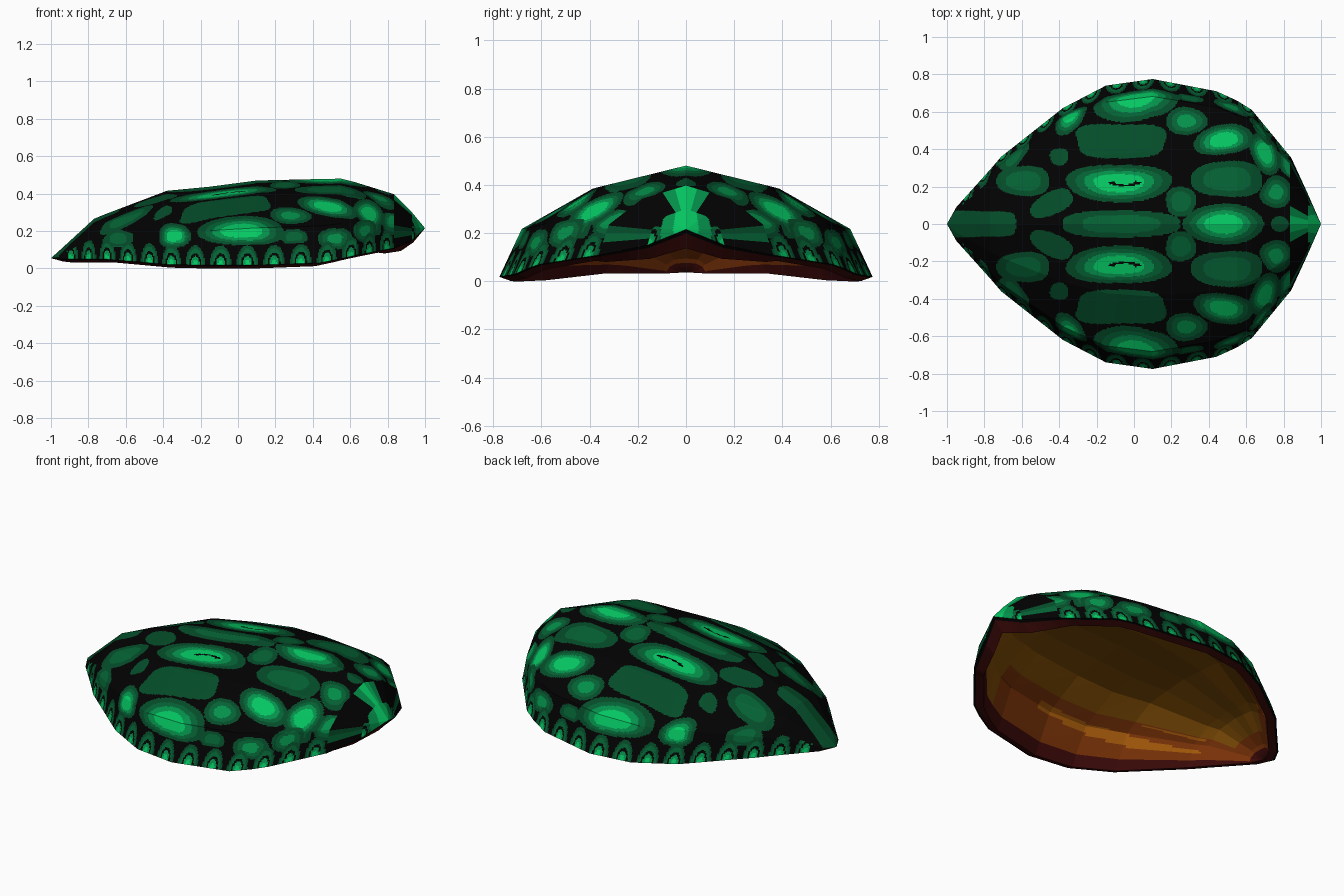
import bpy, bmesh, math

if "Cube" in bpy.data.objects:
    bpy.data.objects.remove(bpy.data.objects["Cube"])

# ---- colours (sRGB bytes -> linear) ----
def mat(name, r, g, b):
    m = bpy.data.materials.new(name)
    lin = [((c / 255 + 0.055) / 1.055) ** 2.4 if c > 10 else c / 255 / 12.92 for c in (r, g, b)]
    m.diffuse_color = (*lin, 1)
    m.use_nodes = True
    m.node_tree.nodes["Principled BSDF"].inputs["Base Color"].default_value = m.diffuse_color
    return m

GREENS = [mat("black", 2, 2, 2), mat("dark green", 4, 76, 41), mat("mid green", 4, 98, 52),
          mat("green", 4, 145, 75), mat("bright green", 5, 198, 98)]
BROWNS = [GREENS[0], mat("dark red", 60, 10, 9), mat("rust", 122, 50, 8), mat("brown", 130, 78, 6),
          mat("dark brown", 116, 70, 6), mat("orange brown", 165, 90, 10)]

# ---- stations along the shell: x, half width, ridge height, rim height ----
ST = [(-1, 0, .055, .055), (-.95, .09, .1, .05), (-.77, .29, .265, .05), (-.71, .36, .29, .05),
      (-.38, .62, .415, .022), (-.15, .74, .437, .017), (.1, .775, .47, .018), (.44, .71, .478, .03),
      (.55, .66, .48, .052), (.63, .61, .46, .07), (.84, .355, .395, .11), (.93, .16, .30, .15), (1, 0, .215, .215)]
# cross-sections: fraction of half width -> fraction of height
SEC = [(0, 1), (.5, .81), (.88, .44), (1, 0)]
SEC_IN = [(0, 1), (.5, .93), (.83, .6), (1, 0)]

def lerp(t, pts, k=1):
    for a, b in zip(pts, pts[1:]):
        if t <= b[0]:
            f = max(0, (t - a[0]) / (b[0] - a[0]))
            return a[k] + (b[k] - a[k]) * f
    return pts[-1][k]

def width(x): return lerp(x, ST, 1)
def ridge(x): return lerp(x, ST, 2)
def rim(x): return lerp(x, ST, 3)

# distance along the rim, for the repeating edge arches
ARC = [(-1, 0)]
for p, q in zip(ST, ST[1:]):
    ARC.append((q[0], ARC[-1][1] + math.hypot(q[0] - p[0], q[1] - p[1])))

def samples(keys, step):
    out = []
    for a, b in zip(keys, keys[1:]):
        n = max(1, math.ceil((b - a) / step))
        out += [a + (b - a) * i / n for i in range(n)]
    return out + [keys[-1]]

XS = samples([s[0] for s in ST[:-2]], .0068)[:-1] + samples([.93, 1], .004)
half = samples([0, .5, .88], .009)[:-1] + samples([.88, 1], .0042)
US = [-u for u in reversed(half[1:])] + half

# ---- scutes: x, y, half length, half width, top level, squareness, tilt ----
TOP = [(-.07, 0, .31, .075, 2, 2.3, 0), (.48, 0, .22, .105, 4, 2.2, 0), (-.84, 0, .2, .07, 1, 6, 0),
       (.78, 0, .05, .04, 1, 2, 0), (-.08, .22, .28, .1, 4, 2.3, 0), (.25, .12, .08, .08, 2, 2.3, 0),
       (.5, .24, .19, .095, 2, 2.6, 0), (-.59, .23, .14, .08, 2, 2.4, 0), (-.44, .11, .12, .06, 1, 2.4, .45),
       (.76, .17, .08, .085, 3, 2.4, -.5), (-.07, .445, .235, .09, 1, 4, 0), (.48, .45, .16, .08, 4, 2.2, .15),
       (-.40, .36, .05, .045, 1, 2.4, 0), (-.65, .37, .1, .05, 2, 2.4, .7), (.28, .55, .11, .075, 3, 2, 0),
       (.70, .38, .07, .12, 4, 2.4, .35)]
# flank scutes: x, z, half length, half height, top level, squareness, tilt
SIDE = [(.02, .2, .23, .078, 4, 2.2, 0), (-.34, .175, .085, .065, 4, 2.4, 0), (.3, .17, .07, .04, 2, 2.4, 0),
        (-.64, .16, .07, .045, 2, 2.4, 0), (.52, .16, .09, .055, 3, 2.4, 0), (.68, .2, .06, .06, 3, 2.4, 0),
        (.82, .25, .045, .07, 3, 2.4, 0)]
CUTS = {1: [1], 2: [1, .66], 3: [1, .75, .46], 4: [1, .82, .66, .48]}

def spot_level(a, b, spots):
    for cx, cy, rx, ry, top, n, tilt in spots:
        dx, dy = a - cx, b - cy
        c, s = math.cos(tilt), math.sin(tilt)
        p, q = (dx * c + dy * s) / rx, (dy * c - dx * s) / ry
        d = (abs(p) ** n + abs(q) ** n) ** (1 / n)
        d *= 1 + .04 * math.sin(3 * math.atan2(q, p) + 40 * cx)     # slightly irregular outline
        if d < 1:
            return sum(d < t for t in CUTS[top])
    return 0

def shell_colour(c):
    x, y, z = c.x, abs(c.y), c.z
    u = y / max(width(x), 1e-4)
    plate = .06 + .5 * (x - .86)
    if x > .86 and y < plate:                          # front tip plate
        return 4 if y < .45 * plate else 3
    h = z - rim(x)
    if u > .8 and h < .11 and -.92 < x:                # arches round the rim
        s = lerp(x, ARC) - lerp(.05, ARC)
        d = math.hypot(((s + .0725) % .145 - .0725) / .058, h / .105)
        if d < 1:
            return 4 if d < .26 else 3 if d < .45 else 0 if d < .6 else 2 if d < .82 else 1
    slit = math.hypot((x + .05) / .09, (y - .225) / .022)
    if .6 < slit < 1 and y < .228:                     # dark slit in the big scute
        return 0
    level = spot_level(x, z, SIDE) if u > .68 else 0
    return level or (spot_level(x, y, TOP) if u < .93 else 0)

def under_colour(c):
    x, y = c.x / .935, abs(c.y) / .935
    r = y / max(width(x), 1e-4)
    if r > .95 or abs(x) > .95:
        return 1
    if r > .7 and x < .55 or x < -.87:
        streak = math.sin(38 * r + 2 * math.sin(2.3 * x + 1))
        return 5 if streak > .55 and .72 < r < .9 and -.75 < x < .2 else 2
    return 4 if r < .25 else 3

# rows of points -> faces; columns colours one material per column where given
def add_grid(bm, rows, flip, rule, columns=None):
    vs = [[bm.verts.new(p) for p in row] for row in rows]
    for a, b in zip(vs, vs[1:]):
        for j in range(len(a) - 1):
            f = [a[j], b[j], b[j + 1], a[j + 1]]
            face = bm.faces.new(f[::-1] if flip else f)
            face.material_index = columns[j] if columns else rule(face.calc_center_median())

def finish(name, bm, mats):
    bmesh.ops.remove_doubles(bm, verts=bm.verts, dist=1e-5)
    me = bpy.data.meshes.new(name)
    bm.to_mesh(me)
    bm.free()
    for m in mats:
        me.materials.append(m)
    bpy.context.collection.objects.link(bpy.data.objects.new(name, me))

# ---- outer dome ----
def outer(x, u):
    return (x, width(x) * u, rim(x) + (ridge(x) - rim(x)) * lerp(abs(u), SEC))

bm = bmesh.new()
add_grid(bm, [[outer(x, u) for u in US] for x in XS], False, shell_colour)
finish("shell_dome", bm, GREENS)

# ---- hollow underside with its lip ----
def lip(x): return rim(x) - .018 - .3 * max(0, x - .8)

def inner(x, u):
    depth = max(0, ridge(x) - lip(x)) * .78 * min(1, (1 - abs(x)) / .06)
    return (.935 * x, .935 * width(x) * u, lip(x) + depth * lerp(abs(u), SEC_IN))

def lip_row(x, side):
    a, b = outer(x, side), inner(x, side)
    return [tuple(p + (q - p) * t for p, q in zip(a, b)) for t in (0, .22, 1)]

bm = bmesh.new()
XI = samples([s[0] for s in ST], .013)
UI = samples([-1, -.83, -.5, 0, .5, .83, 1], .014)
add_grid(bm, [[inner(x, u) for u in UI] for x in XI], True, under_colour)
for side in (1, -1):
    add_grid(bm, [lip_row(x, side) for x in XI], side < 0, None, (0, 1))
finish("shell_underside", bm, BROWNS)
